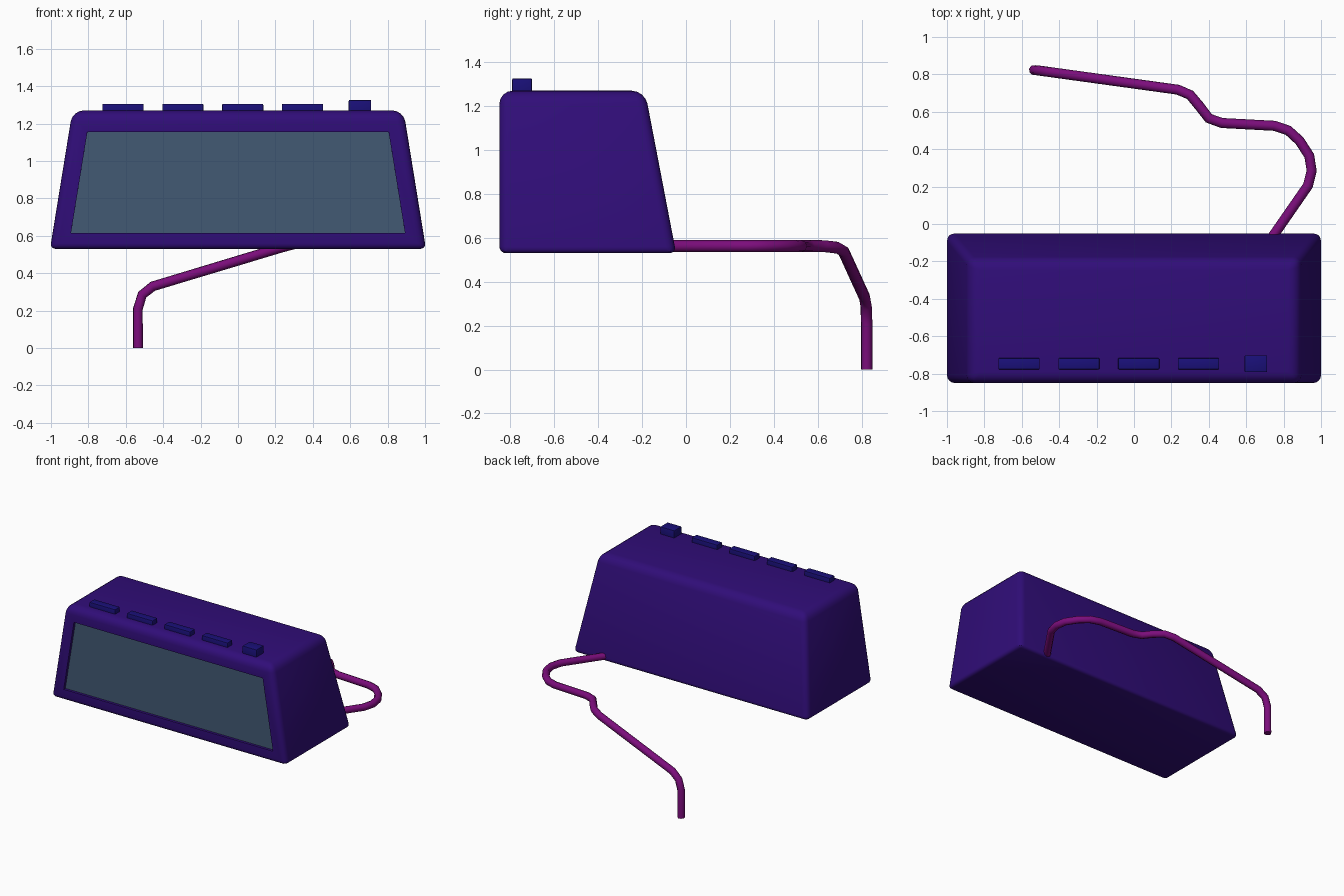
import bpy, bmesh
from mathutils import Vector

if "Cube" in bpy.data.objects:
    bpy.data.objects.remove(bpy.data.objects["Cube"])


def material(name, rgb):
    m = bpy.data.materials.new(name)
    m.diffuse_color = (*rgb, 1)
    m.use_nodes = True
    m.node_tree.nodes["Principled BSDF"].inputs["Base Color"].default_value = m.diffuse_color
    return m


PURPLE = material("case_purple", (0.030, 0.004, 0.19))
BLUE = material("button_blue", (0.010, 0.005, 0.19))
GLASS = material("screen_glass", (0.055, 0.10, 0.175))
MAGENTA = material("cable_magenta", (0.20, 0.004, 0.20))


def add_object(name, data, mat):
    ob = bpy.data.objects.new(name, data)
    data.materials.append(mat)
    bpy.context.collection.objects.link(ob)
    bpy.ops.object.select_all(action='DESELECT')
    ob.select_set(True)
    bpy.context.view_layer.objects.active = ob
    return ob


def mesh_from(bm, name):
    bmesh.ops.recalc_face_normals(bm, faces=bm.faces)
    me = bpy.data.meshes.new(name)
    bm.to_mesh(me)
    bm.free()
    return me


# Case: tapered block with flat front and rounded other edges
FRONT, BOTTOM, TOP = -0.85, 0.53, 1.27
bm = bmesh.new()
bmesh.ops.create_cube(bm, size=2)
for v in bm.verts:
    top, back = v.co.z > 0, v.co.y > 0
    v.co.x *= 0.885 if top else 1.005
    v.co.y = (-0.187 if top else -0.045) if back else FRONT
    v.co.z = TOP if top else BOTTOM
weight = bm.edges.layers.float.new("bevel_weight_edge")
for e in bm.edges:
    a, b = (v.co for v in e.verts)
    if a.y == FRONT and b.y == FRONT:
        continue
    mid = (a.z + b.z) / 2
    e[weight] = 1 if mid > 1.2 else (0.5 if mid < 0.6 else 0.7)
case = add_object("case", mesh_from(bm, "case"), PURPLE)
bev = case.modifiers.new("rounding", 'BEVEL')
bev.limit_method = 'WEIGHT'
bev.width = 0.06
bev.segments = 4
bpy.ops.object.modifier_apply(modifier="rounding")

# Recess in the case front, closed by the screen
bm = bmesh.new()
bm.from_mesh(case.data)
front = min(bm.faces, key=lambda f: f.calc_center_median().y)
bmesh.ops.inset_region(bm, faces=[front], thickness=0.055, use_even_offset=True)
bmesh.ops.inset_region(bm, faces=[front], thickness=0.0001, use_even_offset=True)
for v in front.verts:
    v.co.y += 0.02
outline = [v.co.copy() for v in front.verts]
bmesh.ops.delete(bm, geom=[front], context='FACES_ONLY')
bm.to_mesh(case.data)
bm.free()
bpy.ops.object.shade_smooth_by_angle()

bm = bmesh.new()
bm.faces.new([bm.verts.new(p) for p in outline])
me = bpy.data.meshes.new("screen")
bm.to_mesh(me)
bm.free()
add_object("screen", me, GLASS)


# Top buttons
def button(name, x, width, depth, top):
    bm = bmesh.new()
    bmesh.ops.create_cube(bm, size=1)
    low = TOP - 0.03
    bmesh.ops.scale(bm, verts=bm.verts, vec=(width, depth, top - low))
    bmesh.ops.translate(bm, verts=bm.verts, vec=(x, -0.747, (top + low) / 2))
    bmesh.ops.bevel(bm, geom=bm.edges[:], offset=0.005, segments=2,
                    affect='EDGES', profile=0.5)
    add_object(name, mesh_from(bm, name), BLUE)
    bpy.ops.object.shade_smooth_by_angle()


for i in range(4):
    button(f"button_{i + 1}", -0.615 + 0.32 * i, 0.22, 0.06, 1.305)
button("snooze_button", 0.652, 0.12, 0.09, 1.326)

# Power cable: leaves the back, bends round and hangs down
path = [(0.67, -0.17, 0.562), (0.93, 0.205, 0.562), (0.95, 0.285, 0.562),
        (0.937, 0.365, 0.562), (0.885, 0.445, 0.562), (0.825, 0.5, 0.562),
        (0.75, 0.525, 0.562), (0.47, 0.54, 0.562), (0.4, 0.565, 0.562),
        (0.35, 0.63, 0.562), (0.3, 0.69, 0.555), (0.235, 0.718, 0.538),
        (-0.455, 0.813, 0.33), (-0.512, 0.821, 0.285),
        (-0.535, 0.823, 0.21), (-0.535, 0.823, 0)]
cu = bpy.data.curves.new("power_cable", 'CURVE')
cu.dimensions = '3D'
cu.bevel_depth = 0.027
cu.bevel_resolution = 2
cu.use_fill_caps = True
sp = cu.splines.new('POLY')
sp.points.add(len(path) - 1)
for p, co in zip(sp.points, path):
    p.co = (*co, 1)
sp.use_smooth = True
add_object("power_cable", cu, MAGENTA)
